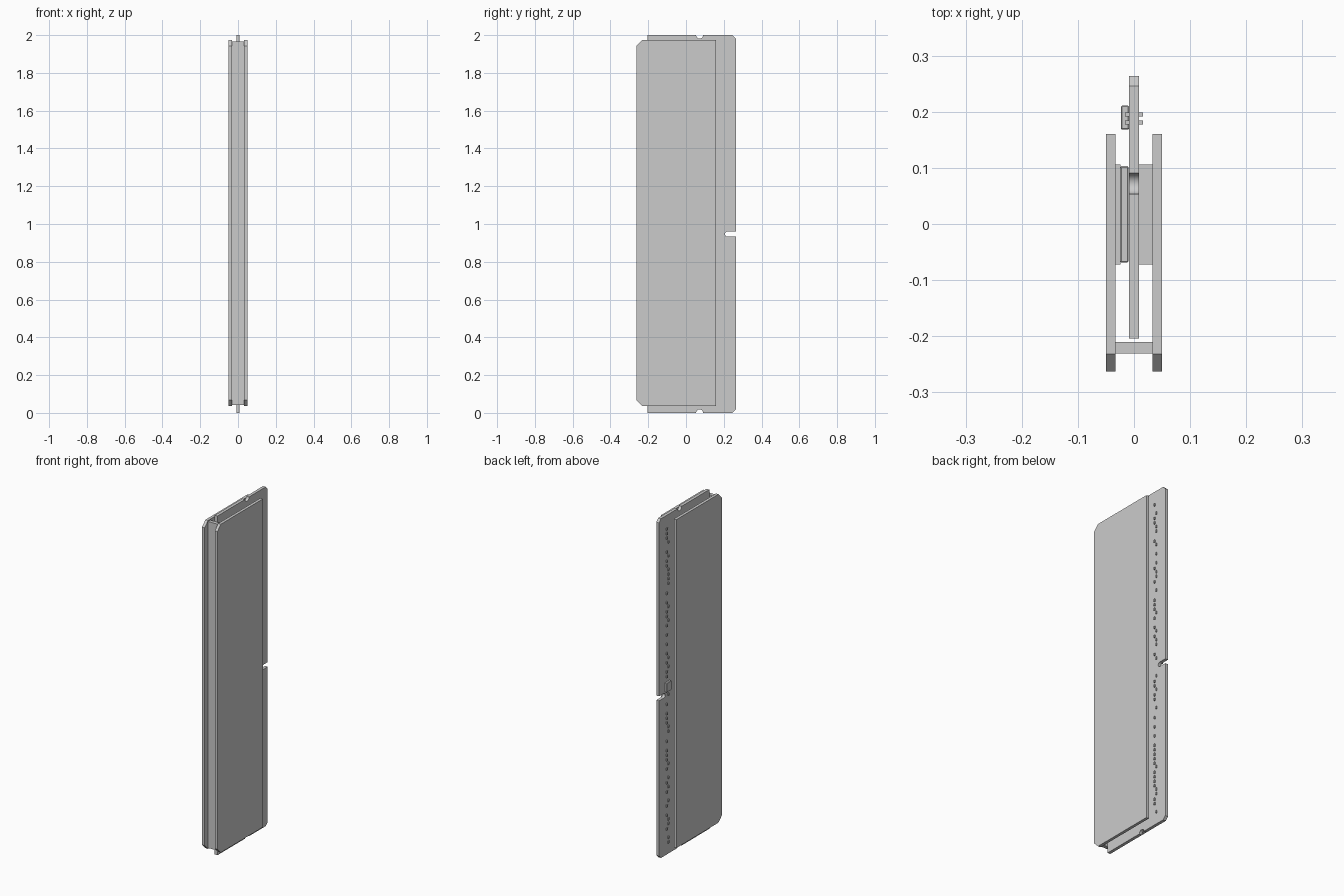
import bpy, bmesh, math, random
from mathutils import Matrix, Vector

if "Cube" in bpy.data.objects:
    bpy.data.objects.remove(bpy.data.objects["Cube"])


def finish(name, bm):
    bmesh.ops.recalc_face_normals(bm, faces=bm.faces)
    mesh = bpy.data.meshes.new(name)
    bm.to_mesh(mesh)
    bm.free()
    ob = bpy.data.objects.new(name, mesh)
    bpy.context.collection.objects.link(ob)
    return ob


def add_box(bm, x, y, z):
    size = [b - a for a, b in (x, y, z)]
    mid = Vector([(a + b) / 2 for a, b in (x, y, z)])
    bmesh.ops.create_cube(bm, size=1, matrix=Matrix.Translation(mid) @ Matrix.Diagonal((*size, 1)))


def box(name, x, y, z, bevel=0):
    bm = bmesh.new()
    add_box(bm, x, y, z)
    if bevel:
        bmesh.ops.bevel(bm, geom=bm.edges[:], offset=bevel, segments=1, affect='EDGES')
    return finish(name, bm)


def slab(name, profile, x0, x1):
    """Extrude a (y, z) outline along x."""
    bm = bmesh.new()
    face = bm.faces.new([bm.verts.new((x0, y, z)) for y, z in profile])
    new = bmesh.ops.extrude_face_region(bm, geom=[face], use_keep_orig=True)
    bmesh.ops.translate(bm, vec=(x1 - x0, 0, 0),
                        verts=[v for v in new['geom'] if isinstance(v, bmesh.types.BMVert)])
    return finish(name, bm)


def arc(cy, cz, r, a0, a1, n=12):
    return [(cy + r * math.cos(math.radians(a0 + (a1 - a0) * i / n)),
             cz + r * math.sin(math.radians(a0 + (a1 - a0) * i / n))) for i in range(n + 1)]


# circuit board with end notches, key slot and chamfered contact corners
outline = [(-0.204, 0)]
outline += arc(0.072, 0, 0.0185, 180, 0)
outline += [(0.246, 0), (0.264, 0.018), (0.264, 0.933)]
outline += arc(0.220, 0.9465, 0.0135, 270, 90)
outline += [(0.264, 0.96), (0.264, 1.982), (0.246, 2)]
outline += arc(0.072, 2, 0.0185, 0, -180)
outline += [(-0.204, 2)]
board = slab("circuit_board", outline, -0.009, 0.009)
bpy.context.view_layer.objects.active = board
board.select_set(True)
bpy.ops.object.shade_smooth_by_angle(angle=math.radians(30))

# two cover plates with clipped outer corners, joined by a spine
c, lo, hi = 0.031, 0.037, 1.973
plate = [(0.16, lo), (0.16, hi), (-0.263 + c, hi), (-0.263, hi - c), (-0.263, lo + c), (-0.263 + c, lo)]
for side, s in (("left", -1), ("right", 1)):
    slab(f"{side}_cover_plate", plate, s * 0.033, s * 0.05)
box("spine", (-0.033, 0.033), (-0.231, -0.21), (0.042, 1.967))

# thermal pads between covers and board
box("left_thermal_pad", (-0.033, -0.024), (-0.072, 0.106), (0.08, 1.92))
box("right_thermal_pad", (0.009, 0.033), (-0.072, 0.106), (0.08, 1.92))

# memory chips in two groups of four
for g, start in enumerate((0.12, 1.06)):
    for i in range(4):
        z = start + i * 0.22
        box(f"memory_chip_{g * 4 + i + 1}", (-0.024, -0.010), (-0.069, 0.103), (z, z + 0.15), 0.002)

# small controller chip above the key slot
box("controller_chip", (-0.023, -0.009), (0.168, 0.211), (0.965, 1.02), 0.002)

# staggered rows of tiny surface components
random.seed(4)
for side, s, gap in (("left", -1, (0.95, 1.04)), ("right", 1, (0.89, 0.98))):
    bm = bmesh.new()
    z = 0.07
    while z < 1.94:
        if not gap[0] < z < gap[1]:
            y = random.choice((0.181, 0.195))
            add_box(bm, sorted((s * 0.009, s * 0.016)), (y - 0.0035, y + 0.0035), (z - 0.007, z + 0.007))
        z += random.choice((0.027, 0.027, 0.055))
    finish(f"{side}_surface_components", bm)
